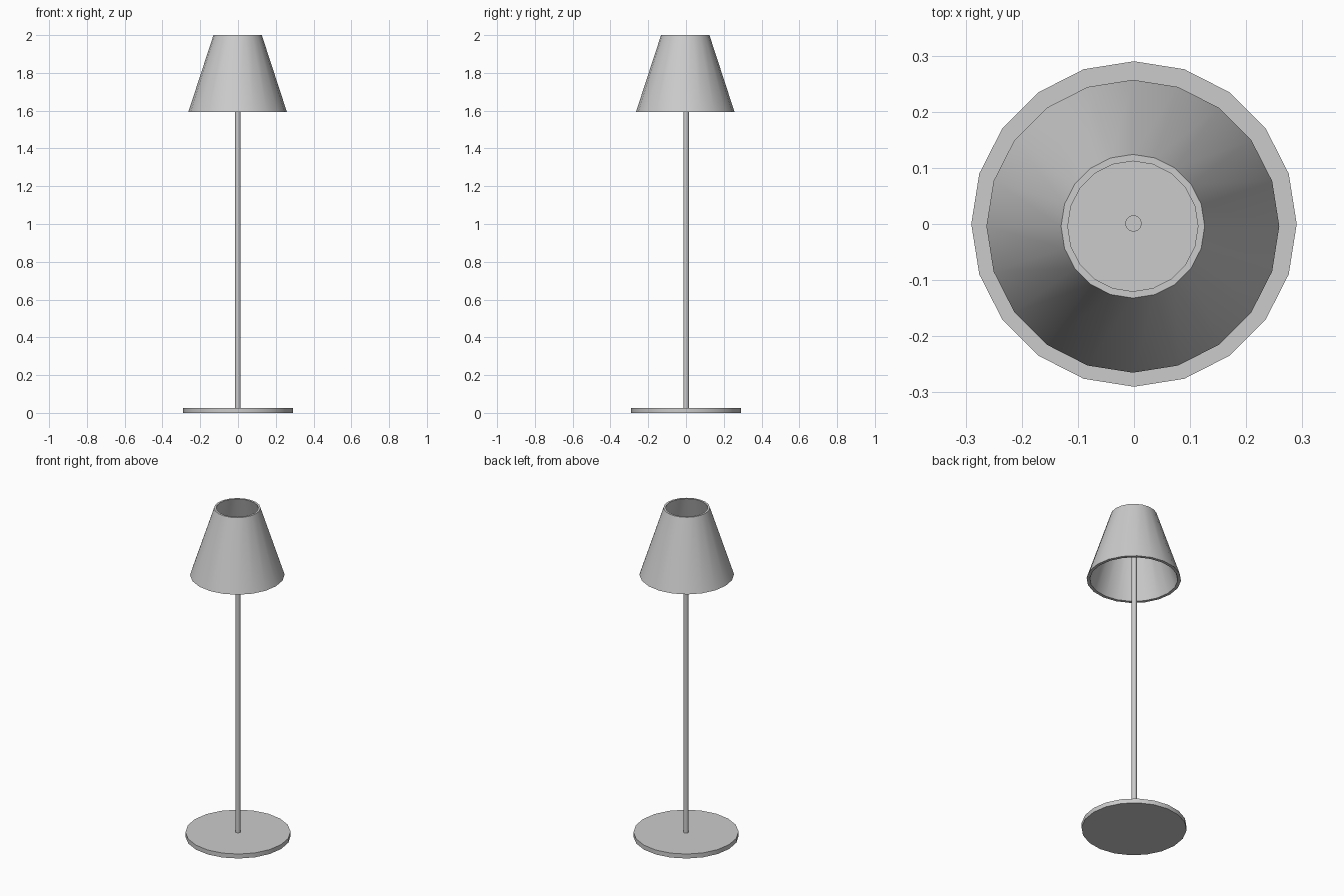
import bpy, math

if "Cube" in bpy.data.objects:
    bpy.data.objects.remove(bpy.data.objects["Cube"])

SIDES = 20

def lathe(name, profile, center=(0, 0), closed=False):
    """Revolve an (r, z) profile; closed joins last ring to first, otherwise ends are capped."""
    n = len(profile)
    verts = [(r * math.cos(2 * math.pi * i / SIDES), r * math.sin(2 * math.pi * i / SIDES), z)
             for r, z in profile for i in range(SIDES)]
    faces = []
    for k in range(n if closed else n - 1):
        a, b = k * SIDES, ((k + 1) % n) * SIDES
        for i in range(SIDES):
            j = (i + 1) % SIDES
            faces.append((a + i, a + j, b + j, b + i))
    if not closed:
        faces.append(tuple(reversed(range(SIDES))))
        faces.append(tuple(range((n - 1) * SIDES, n * SIDES)))
    mesh = bpy.data.meshes.new(name)
    mesh.from_pydata(verts, [], faces)
    obj = bpy.data.objects.new(name, mesh)
    obj.location = (center[0], center[1], 0)
    bpy.context.collection.objects.link(obj)
    bpy.ops.object.select_all(action='DESELECT')
    obj.select_set(True)
    bpy.context.view_layer.objects.active = obj
    bpy.ops.object.shade_smooth_by_angle(angle=math.radians(30))
    return obj

# Round foot plate
lathe("base", [(0.29, 0.0), (0.29, 0.027)])

# Thin stem, ending inside the shade
lathe("pole", [(0.0145, 0.02), (0.0145, 1.82)], (-0.001, 0.001))

# Open conical shade with wall thickness
lathe("shade", [(0.261, 1.593), (0.128, 2.0), (0.116, 2.0), (0.243, 1.593)],
      (-0.002, -0.004), closed=True)
